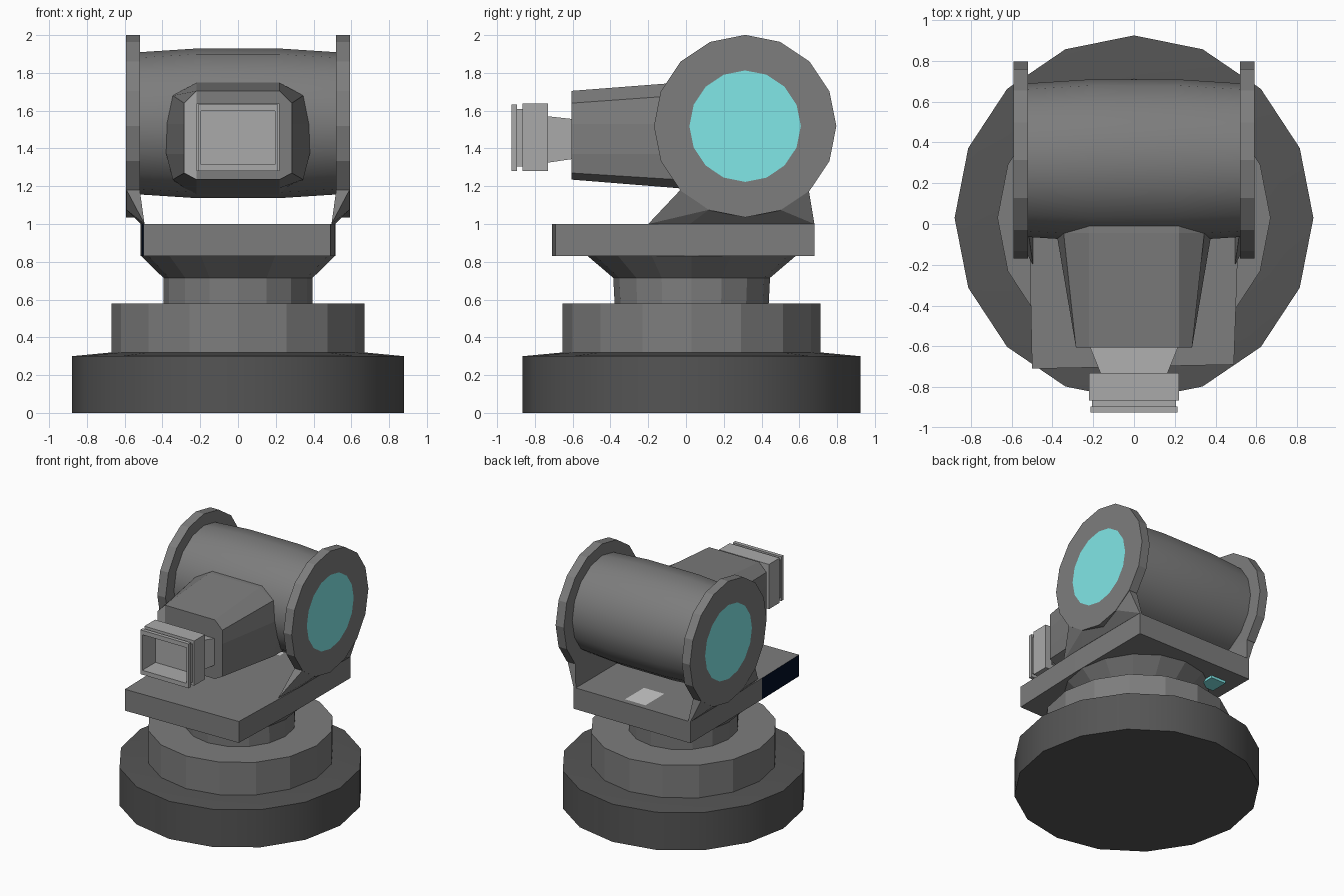
import bpy, bmesh, math

if "Cube" in bpy.data.objects:
    bpy.data.objects.remove(bpy.data.objects["Cube"])


def material(name, rgb):
    m = bpy.data.materials.new(name)
    m.diffuse_color = (*rgb, 1)
    m.use_nodes = True
    m.node_tree.nodes["Principled BSDF"].inputs["Base Color"].default_value = m.diffuse_color
    return m


TEAL = material("teal", (0.22, 0.8, 0.8))
NAVY = material("navy", (0.0, 0.004, 0.018))
PALE = material("pale_grey", (0.75, 0.75, 0.75))
BODY = material("body_grey", (0.205, 0.205, 0.205))
DARK = material("dark_grey", (0.09, 0.09, 0.09))
LIGHT = material("light_grey", (0.4, 0.4, 0.4))


def finish(bm, name, mat, fix=True):
    if fix:
        bmesh.ops.recalc_face_normals(bm, faces=bm.faces)
    me = bpy.data.meshes.new(name)
    bm.to_mesh(me)
    bm.free()
    ob = bpy.data.objects.new(name, me)
    bpy.context.collection.objects.link(ob)
    me.materials.append(mat)
    return ob


def loft(name, rings, mat=BODY):
    """Skin a list of equal-length point rings and cap both ends."""
    bm = bmesh.new()
    vs = [[bm.verts.new(p) for p in r] for r in rings]
    n = len(vs[0])
    for a, b in zip(vs, vs[1:]):
        for i in range(n):
            j = (i + 1) % n
            bm.faces.new((a[i], a[j], b[j], b[i]))
    bm.faces.new(vs[0])
    bm.faces.new(vs[-1])
    return finish(bm, name, mat)


def smooth(ob):
    bpy.ops.object.select_all(action='DESELECT')
    bpy.context.view_layer.objects.active = ob
    ob.select_set(True)
    bpy.ops.object.shade_smooth_by_angle(angle=math.radians(30))


def circle(n=16):
    return [(math.cos(2 * math.pi * i / n), math.sin(2 * math.pi * i / n)) for i in range(n)]


def flat_ring(rx, ry, z, cy=0.03):
    return [(rx * c, cy + ry * s, z) for c, s in circle()]


def side_ring(x, r, cz=1.518):
    return [(x, 0.313 + r * c, cz + r * s) for c, s in circle()]


def rect_ring(y, hx, z0, z1):
    return [(-hx, y, z0), (hx, y, z0), (hx, y, z1), (-hx, y, z1)]


def housing_ring(y, cx, hx, mx, z0, c0, c1, z1):
    half = [(cx, z0), (hx, c0), (mx, 1.37), (mx, 1.53), (hx, c1), (cx, z1)]
    return [(x, y, z) for x, z in half] + [(-x, y, z) for x, z in reversed(half)]


def panel(name, pts, mat):
    bm = bmesh.new()
    bm.faces.new([bm.verts.new(p) for p in pts])
    return finish(bm, name, mat, fix=False)


# Heavy round base
smooth(loft("base", [flat_ring(*p) for p in [
    (0.88, 0.895, 0), (0.88, 0.895, 0.30), (0.67, 0.683, 0.32)]], DARK))

# Stepped pedestal with neck and flared collar
loft("pedestal", [flat_ring(*p) for p in [
    (0.67, 0.683, 0.315), (0.67, 0.683, 0.58),
    (0.395, 0.408, 0.58), (0.395, 0.415, 0.715), (0.512, 0.55, 0.83)]])

# Turntable plate, with the front part of its left edge coloured
outline = [(-0.5, -0.71), (0.49, -0.69), (0.512, -0.06), (0.515, 0.68), (-0.515, 0.68), (-0.51, -0.23)]
plate = loft("turntable_plate", [[(x, y, z) for x, y in outline] for z in (0.83, 1.0)])
plate.data.materials.append(NAVY)
for f in plate.data.polygons:
    if f.center.x < -0.4 and f.center.y < -0.25:
        f.material_index = 1

# Inlay on the plate and small pad under it
panel("plate_panel", [(-0.09, 0.4, 1.003), (0.09, 0.4, 1.003), (0.09, 0.64, 1.003), (-0.09, 0.64, 1.003)], PALE)
loft("underside_pad", [[(-0.4, 0.41, z), (-0.27, 0.41, z), (-0.27, 0.55, z), (-0.4, 0.55, z)]
                       for z in (0.81, 0.83)], TEAL)

# Slightly barrelled drum
smooth(loft("drum", [side_ring(x, r, 1.533) for x, r in
                     [(-0.53, 0.376), (-0.22, 0.396), (0.22, 0.396), (0.53, 0.376)]]))

# End discs, coloured inserts and brackets on both sides
bracket = [(0.495, -0.2, 1), (0.515, 0.02, 1), (0.515, 0.68, 1), (0.495, 0.68, 1),
           (0.59, -0.03, 1.18), (0.59, 0.12, 1.075), (0.59, 0.5, 1.075), (0.59, 0.65, 1.18),
           (0.52, -0.03, 1.18), (0.52, 0.65, 1.18)]
for side, s in (("left", -1), ("right", 1)):
    loft(side + "_disc", [side_ring(s * 0.52, 0.483), side_ring(s * 0.592, 0.483)])
    panel(side + "_disc_insert", side_ring(s * 0.594, 0.295)[::s], TEAL)
    bm = bmesh.new()
    for x, y, z in bracket:
        bm.verts.new((s * x, y, z))
    bmesh.ops.convex_hull(bm, input=bm.verts)
    finish(bm, side + "_bracket", BODY)

# Tapered housing, with a pale strip on the left of its front face
loft("housing", [housing_ring(-0.605, 0.22, 0.285, 0.285, 1.235, 1.27, 1.64, 1.705),
                 housing_ring(-0.045, 0.22, 0.345, 0.38, 1.19, 1.235, 1.68, 1.748),
                 housing_ring(0.3, 0.22, 0.345, 0.38, 1.145, 1.23, 1.68, 1.748)])
panel("housing_front_strip", [(-0.285, -0.607, 1.27), (-0.22, -0.607, 1.235),
                              (-0.22, -0.607, 1.705), (-0.285, -0.607, 1.64)], LIGHT)

# Neck and hollow rectangular nozzle with a groove
loft("nozzle", [rect_ring(*p) for p in [
    (-0.595, 0.22, 1.345, 1.555), (-0.73, 0.165, 1.325, 1.57), (-0.73, 0.22, 1.28, 1.637),
    (-0.865, 0.22, 1.28, 1.637), (-0.865, 0.205, 1.305, 1.61), (-0.895, 0.205, 1.305, 1.61),
    (-0.895, 0.213, 1.28, 1.633), (-0.925, 0.213, 1.28, 1.633), (-0.925, 0.195, 1.315, 1.598),
    (-0.76, 0.195, 1.315, 1.598)]], LIGHT)
